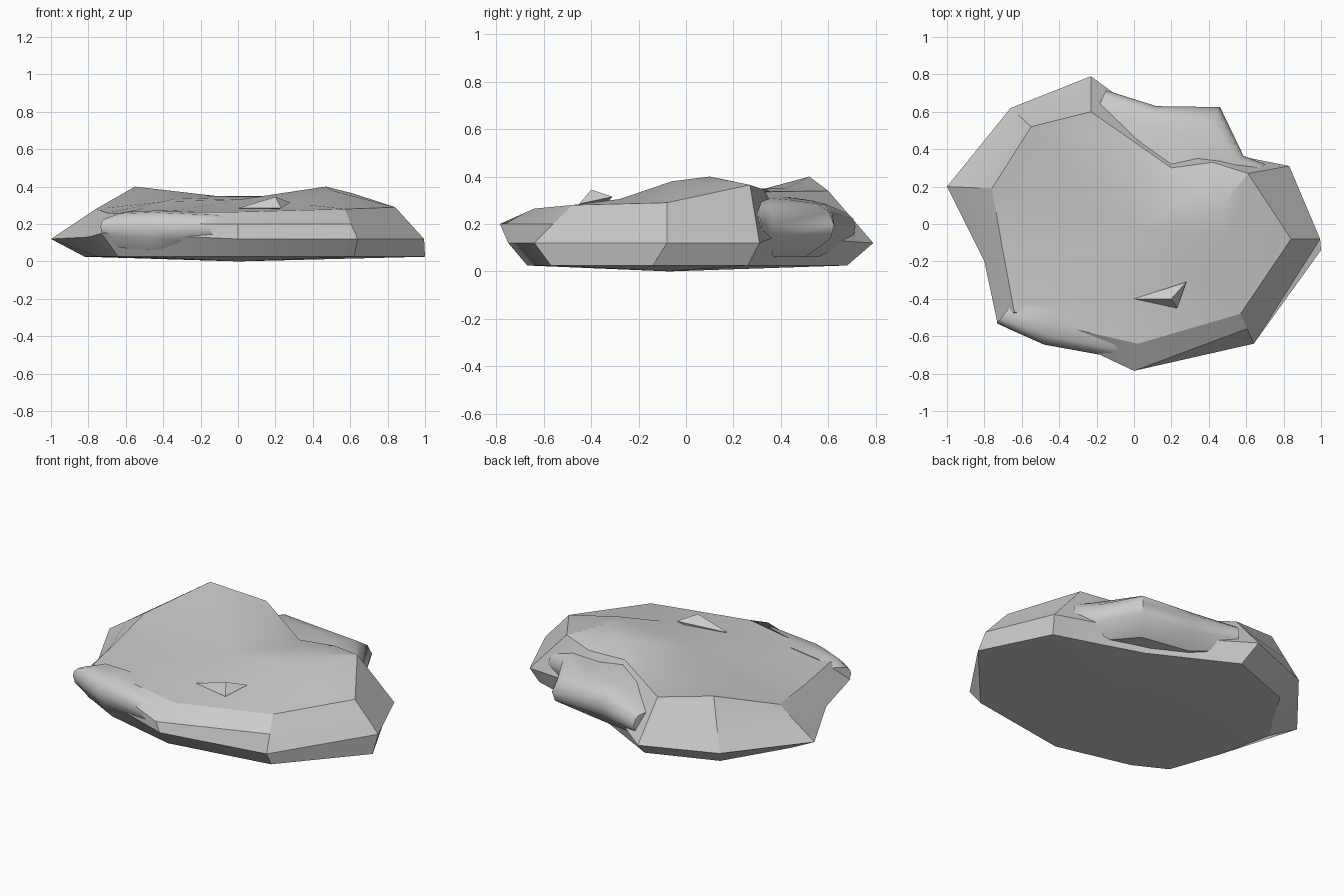
import bpy, bmesh, math

if "Cube" in bpy.data.objects:
    bpy.data.objects.remove(bpy.data.objects["Cube"])


def finish(name, bm, angle):
    bmesh.ops.recalc_face_normals(bm, faces=bm.faces)
    mesh = bpy.data.meshes.new(name)
    bm.to_mesh(mesh)
    bm.free()
    ob = bpy.data.objects.new(name, mesh)
    bpy.context.collection.objects.link(ob)
    bpy.ops.object.select_all(action='DESELECT')
    ob.select_set(True)
    bpy.context.view_layer.objects.active = ob
    bpy.ops.object.shade_smooth_by_angle(angle=math.radians(angle))
    return ob


def bridge(bm, a, b):
    n = len(a)
    for i in range(n):
        j = (i + 1) % n
        bm.faces.new((a[i], a[j], b[j], b[i]))


def fan(bm, ring, point):
    c = bm.verts.new(point)
    for i in range(len(ring)):
        bm.faces.new((ring[i], ring[(i + 1) % len(ring)], c))


# main slab: matching loops from the underside to the dished top
base = [(-.82, .17), (-.60, .53), (-.20, .68), (.28, .43), (.55, .34), (.80, .26),
        (1.0, -.14), (.62, -.57), (0, -.67), (-.45, -.56), (-.64, -.46), (-.75, -.15)]
edge = [(-1, .20, .12), (-.66, .62, .12), (-.23, .79, .12), (.20, .47, .14),
        (.58, .36, .14), (.83, .31, .12), (.995, -.08, .12), (.64, -.64, .12),
        (0, -.75, .12), (-.45, -.62, .14), (-.73, -.53, .15), (-.80, -.20, .13)]
rim = [(-.76, .19, .28), (-.55, .52, .40), (-.23, .60, .34), (.20, .30, .335),
       (.42, .33, .345), (.61, .27, .365), (.84, -.08, .29), (.57, -.48, .28),
       (.02, -.64, .265), (-.42, -.54, .265), (-.64, -.47, .255), (-.70, -.15, .26)]
dish = [(-.40, .10, .32), (-.32, .30, .34), (-.12, .42, .35), (.14, .20, .35),
        (.36, .20, .38), (.47, .10, .40), (.50, -.06, .38), (.36, -.28, .305),
        (0, -.42, .28), (-.30, -.38, .275), (-.45, -.30, .27), (-.50, -.10, .285)]
# brow loop halfway up the wall, pushed out to a nose at the front
brow = [tuple((p + q) / 2 for p, q in zip(a, b)) for a, b in zip(edge, rim)]
brow[8] = (0, -.785, .20)
bm = bmesh.new()
loops = [[bm.verts.new(p) for p in loop]
         for loop in ([(x, y, .025) for x, y in base], edge, brow, rim, dish)]
for a, b in zip(loops, loops[1:]):
    bridge(bm, a, b)
fan(bm, loops[0], (0, -.07, 0))
fan(bm, loops[-1], (0, -.05, .33))
finish("main_slab", bm, 22)


def lobe(name, stations, profile, mid):
    """Loft a rounded profile; each station is inner xy, outer xy, height scale."""
    bm = bmesh.new()
    rings = []
    for ix, iy, ox, oy, s in stations:
        rings.append([bm.verts.new((ix + (ox - ix) * u, iy + (oy - iy) * u,
                                    mid + (z - mid) * s)) for u, z in profile])
    for a, b in zip(rings, rings[1:]):
        bridge(bm, a, b)
    bm.faces.new(rings[0])
    bm.faces.new(rings[-1])
    return finish(name, bm, 40)


# rounded bulge in the back notch
lobe("back_bulge",
     [(-.22, .56, -.15, .715, .6), (-.02, .42, .12, .63, 1),
      (.20, .28, .46, .625, 1), (.44, .22, .585, .365, 1), (.58, .20, .70, .32, .6)],
     [(0, .315), (.5, .30), (.8, .285), (.94, .25), (1, .195), (.96, .14), (.65, .06), (0, .06)],
     .18)

# rounded bulge along the front left edge
lobe("front_bulge",
     [(-.66, -.44, -.735, -.53, .5), (-.58, -.44, -.66, -.565, .9),
      (-.40, -.46, -.48, -.645, 1), (-.08, -.54, -.12, -.71, .8), (.02, -.56, .02, -.70, .4)],
     [(0, .272), (.4, .272), (.75, .262), (.94, .23), (1, .18), (.94, .13), (.65, .06), (0, .05)],
     .19)

# small sharp chip on the top, with its hidden root inside the slab
bm = bmesh.new()
for p in [(0, -.40, .285), (.20, -.40, .345), (.28, -.31, .315), (.23, -.45, .285), (.17, -.36, .26)]:
    bm.verts.new(p)
bmesh.ops.convex_hull(bm, input=bm.verts[:])
finish("top_chip", bm, 20)
